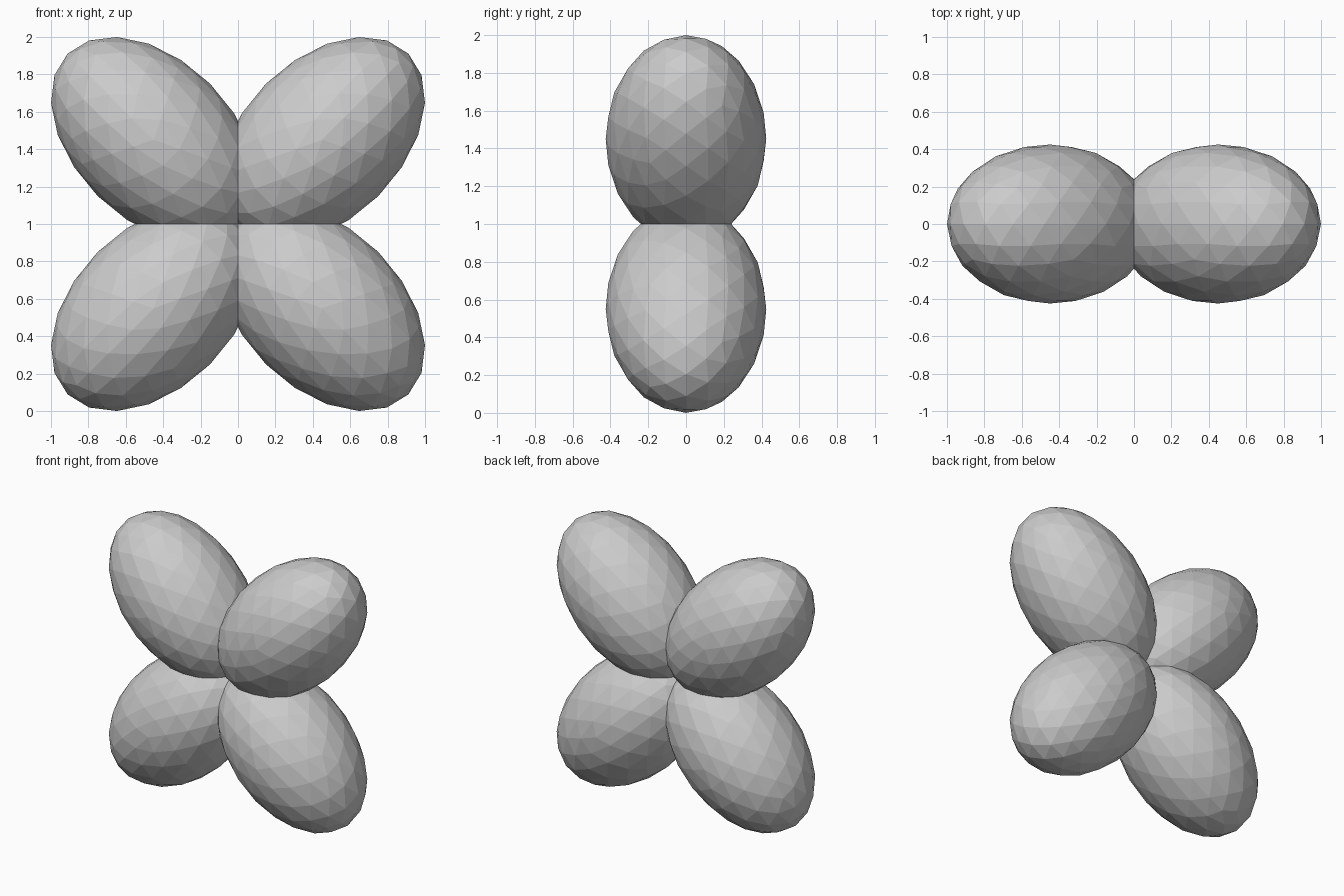
import bpy
from math import radians, cos, sin
from mathutils import Matrix, Vector

if "Cube" in bpy.data.objects:
    bpy.data.objects.remove(bpy.data.objects["Cube"])

LONG, SHORT = 0.652, 0.425   # lobe half-lengths
OFFSET = 0.6365              # lobe centre distance from the hub
HUB = Vector((0, 0, 1))


def make_lobe(name, degrees):
    """Stretched low-poly ball pointing outward from the hub in the XZ plane."""
    bpy.ops.mesh.primitive_ico_sphere_add(subdivisions=3, radius=1)
    lobe = bpy.context.object
    lobe.name = name
    a = radians(degrees)
    centre = HUB + Vector((cos(a), 0, sin(a))) * OFFSET
    lobe.data.transform(
        Matrix.Translation(centre)
        @ Matrix.Rotation(-a, 4, 'Y')
        @ Matrix.Rotation(radians(90), 4, 'X')
        @ Matrix.Diagonal((LONG, SHORT, SHORT, 1)))
    return lobe


# Four lobes arranged as a diagonal cross
for name, degrees in (("upper_right_lobe", 45), ("upper_left_lobe", 135),
                      ("lower_left_lobe", 225), ("lower_right_lobe", 315)):
    make_lobe(name, degrees)
